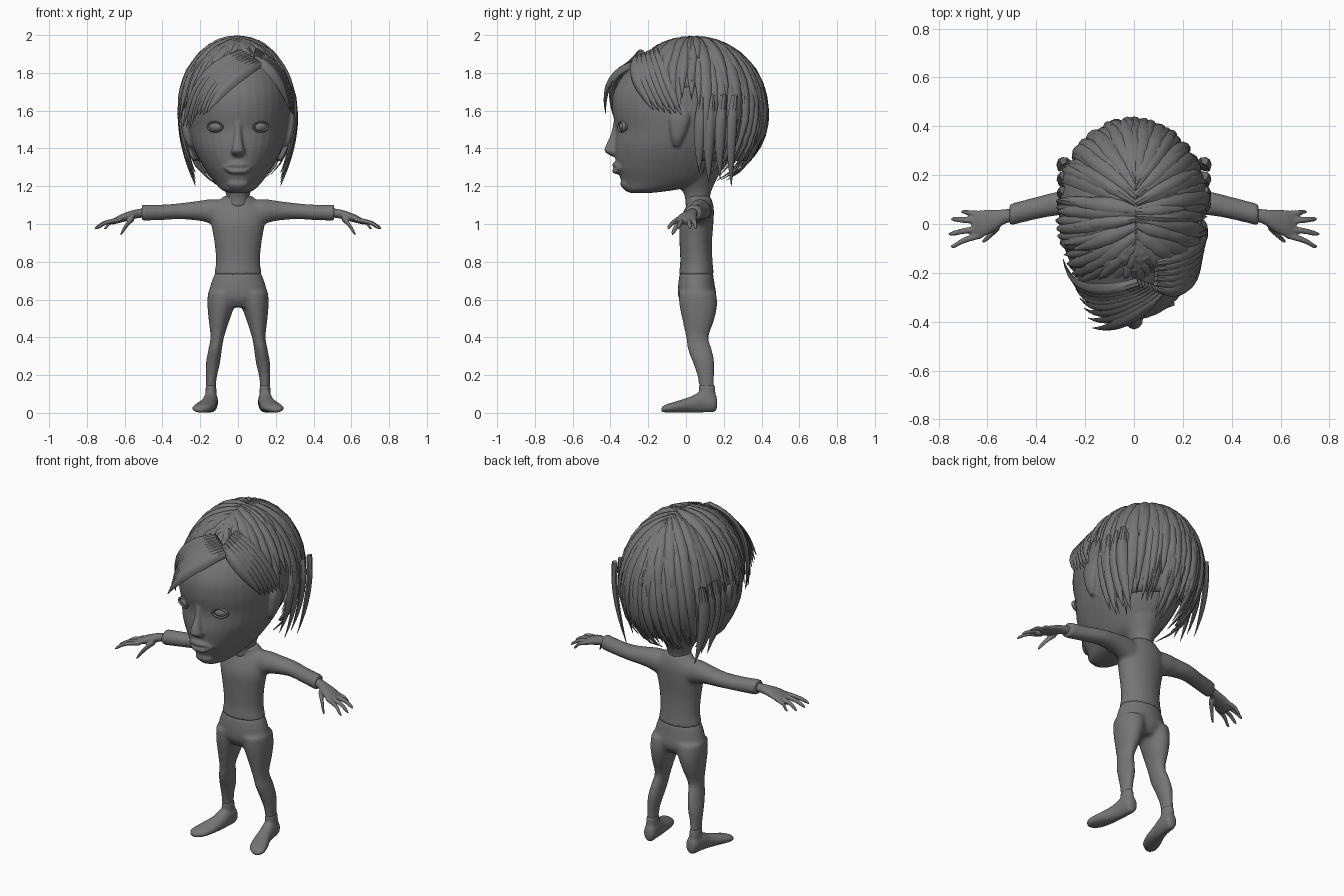
import bpy, bmesh, math, random
from mathutils import Vector, Matrix

random.seed(4)
if "Cube" in bpy.data.objects:
    bpy.data.objects.remove(bpy.data.objects["Cube"], do_unlink=True)

grey = bpy.data.materials.new("plain_grey")
grey.use_nodes = True
COLOUR = (0.18, 0.18, 0.18, 1)
grey.diffuse_color = COLOUR
grey.node_tree.nodes["Principled BSDF"].inputs["Base Color"].default_value = COLOUR


def spline(keys, steps=5):
    """Catmull-Rom samples through tuples of any length."""
    out = []
    for i in range(len(keys) - 1):
        a, b, c, d = (keys[max(0, min(len(keys) - 1, i + k))] for k in (-1, 0, 1, 2))
        for j in range(steps):
            t = j / steps
            out.append([q + t * (r - p) / 2 + t * t * (p - 2.5 * q + 2 * r - s / 2)
                        + t ** 3 * (1.5 * (q - r) + (s - p) / 2)
                        for p, q, r, s in zip(a, b, c, d)])
    return out + [list(keys[-1])]


def skin(bm, rings):
    """Close a list of point rings into a tube."""
    vs = [[bm.verts.new(p) for p in ring] for ring in rings]
    n = len(vs[0])
    for lo, hi in zip(vs, vs[1:]):
        for i in range(n):
            bm.faces.new((lo[i], lo[(i + 1) % n], hi[(i + 1) % n], hi[i]))
    bm.faces.new(vs[0])
    bm.faces.new(vs[-1])


def loft(bm, keys, axis, side=1, n=24):
    """Elliptical loft; each key is x, y, z and two radii across the axis."""
    u, v = [k for k in range(3) if k != axis]
    rings = []
    for x, y, z, ra, rb in spline(keys):
        ring = []
        for i in range(n):
            p = [x, y, z]
            p[u] += max(ra, .003) * math.cos(math.tau * i / n)
            p[v] += max(rb, .003) * math.sin(math.tau * i / n)
            ring.append((p[0] * side, p[1], p[2]))
        rings.append(ring)
    skin(bm, rings)


def finish(bm, name, voxel=0, smooth=4, angle=40):
    bmesh.ops.recalc_face_normals(bm, faces=bm.faces)
    mesh = bpy.data.meshes.new(name)
    bm.to_mesh(mesh)
    bm.free()
    mesh.materials.append(grey)
    ob = bpy.data.objects.new(name, mesh)
    bpy.context.collection.objects.link(ob)
    if voxel:
        # Fuse the overlapping volumes into one soft skin
        mod = ob.modifiers.new("fuse", "REMESH")
        mod.mode, mod.voxel_size, mod.use_smooth_shade = "VOXEL", voxel, True
        mod = ob.modifiers.new("soften", "SMOOTH")
        mod.iterations, mod.factor = smooth, .5
    else:
        bpy.ops.object.select_all(action="DESELECT")
        ob.select_set(True)
        bpy.context.view_layer.objects.active = ob
        bpy.ops.object.shade_smooth_by_angle(angle=math.radians(angle))
    return ob


# Shirt: torso, sleeves and collar
bm = bmesh.new()
loft(bm, [(0, .055, .73, .128, .093), (0, .055, .8, .117, .086), (0, .052, .9, .125, .086),
          (0, .055, 1, .142, .09), (0, .068, 1.07, .145, .08), (0, .075, 1.115, .105, .066),
          (0, .065, 1.15, .075, .062)], 2)
for s in (1, -1):
    loft(bm, [(.05, .07, 1.05, .06, .075), (.14, .075, 1.066, .06, .066), (.2, .08, 1.07, .055, .054),
              (.3, .085, 1.068, .05, .043), (.4, .065, 1.062, .046, .041), (.5, .04, 1.06, .045, .043),
              (.51, .038, 1.06, .044, .042)], 0, s)
finish(bm, "shirt", .011, 5)

# Trousers: hips and two legs
bm = bmesh.new()
loft(bm, [(0, .055, .74, .122, .088), (0, .055, .68, .145, .097), (0, .06, .61, .152, .1),
          (0, .06, .56, .09, .07)], 2)
for s in (1, -1):
    loft(bm, [(.08, .06, .64, .08, .1), (.09, .065, .57, .072, .1), (.1, .065, .49, .055, .084),
              (.11, .06, .4, .036, .06), (.122, .075, .33, .036, .064), (.133, .095, .26, .037, .056),
              (.141, .105, .19, .029, .044), (.143, .11, .13, .026, .04)], 2, s)
finish(bm, "trousers", .011, 4)

# Feet
for s, label in ((1, "left"), (-1, "right")):
    bm = bmesh.new()
    loft(bm, [(.14, .165, .05, .015, .02), (.14, .15, .055, .033, .05), (.145, .09, .06, .038, .058),
              (.155, .03, .045, .042, .044), (.175, -.04, .033, .052, .032), (.195, -.1, .024, .048, .023),
              (.205, -.13, .018, .02, .012)], 1, s)
    loft(bm, [(.143, .11, .15, .027, .042), (.143, .112, .1, .03, .045), (.143, .11, .05, .03, .045)], 2, s)
    finish(bm, label + "_foot", .008, 3)

# Hands: palm, four fingers and thumb
for s, label in ((1, "left"), (-1, "right")):
    bm = bmesh.new()
    loft(bm, [(.48, .04, 1.06, .027, .026), (.53, .03, 1.055, .03, .024), (.58, .012, 1.042, .046, .024),
              (.63, .0, 1.025, .056, .02), (.665, -.006, 1.01, .05, .014)], 0, s)
    for y0, y1, tip in ((.04, .05, .71), (.012, .02, .75), (-.018, -.04, .76), (-.044, -.09, .752)):
        mid = (.64 + tip) / 2
        loft(bm, [(.62, y0, 1.024, .014, .013), (mid, (y0 + y1) / 2, 1.008, .0125, .012),
                  (tip - .015, y1, .985, .01, .01), (tip, y1, .974, .004, .004)], 0, s, 12)
    loft(bm, [(.55, -.005, 1.035, .02, .018), (.585, -.04, 1.0, .016, .017),
              (.61, -.065, .963, .011, .015), (.622, -.072, .945, .005, .006)], 0, s, 12)
    finish(bm, label + "_hand", .0055, 2)

# Head: skull, neck, nose, lips and ears
bm = bmesh.new()
skull = [(1.163, -.29, -.2, .04), (1.18, -.325, -.06, .085), (1.22, -.34, .11, .125), (1.3, -.367, .2, .182),
         (1.4, -.378, .26, .235), (1.5, -.372, .31, .264), (1.6, -.39, .34, .278), (1.7, -.382, .35, .274),
         (1.8, -.32, .31, .24), (1.9, -.19, .2, .15), (1.94, -.06, .1, .05)]
loft(bm, [(0, (f + b) / 2, z, rx, (b - f) / 2) for z, f, b, rx in skull], 2, 1, 36)
loft(bm, [(0, .06, 1.09, .058, .062), (0, .06, 1.15, .062, .068), (0, .055, 1.2, .08, .09),
          (0, .05, 1.27, .12, .13)], 2)
loft(bm, [(0, -.362, 1.56, .02, .018), (0, -.374, 1.48, .019, .023), (0, -.392, 1.41, .03, .035),
          (0, -.392, 1.383, .038, .038), (0, -.375, 1.358, .022, .018)], 2)
for z, r in ((1.313, .014), (1.281, .016)):
    loft(bm, [(-.08, -.343, 1.3, .008, .003), (-.04, -.362, z, .02, r * .8), (0, -.371, z, .021, r),
              (.04, -.362, z, .02, r * .8), (.08, -.343, 1.3, .008, .003)], 0)
loft(bm, [(0, -.31, 1.25, .04, .02), (0, -.32, 1.21, .055, .028), (0, -.3, 1.175, .03, .02)], 2)
for s in (1, -1):
    loft(bm, [(.25, -.05, 1.41, .012, .015), (.268, -.045, 1.46, .022, .035), (.28, -.035, 1.54, .024, .052),
              (.28, -.03, 1.59, .018, .045), (.275, -.03, 1.615, .008, .02)], 2, s)
finish(bm, "head", .008, 4)

# Eyes with almond lids
for s, label in ((1, "left"), (-1, "right")):
    place = Matrix.Translation((.115 * s, -.326, 1.515)) @ Matrix.Rotation(s * .32, 4, "Z")
    bm = bmesh.new()
    bmesh.ops.create_uvsphere(bm, u_segments=20, v_segments=12, radius=1,
                              matrix=place @ Matrix.Diagonal((.043, .026, .027, 1)))
    finish(bm, label + "_eye")
    bm = bmesh.new()
    rings = []
    for i in range(25):
        a = math.tau * i / 24
        rings.append([place @ Vector(((.043 + .006 * math.cos(b)) * math.cos(a), -.014 + .01 * math.sin(b),
                                      (.025 + .006 * math.cos(b)) * math.sin(a)))
                      for b in (math.tau * k / 8 for k in range(8))])
    skin(bm, rings)
    finish(bm, label + "_eyelid", angle=60)

# Hair: the scalp ellipsoid that every lock follows
CENTRE = Vector((-.005, .04, 1.58))
SIZE = Vector((.318, .39, .405))


def scalp(d, lift=1):
    return CENTRE + Vector([c * r * lift for c, r in zip(d.normalized(), SIZE)])


def hairline(a):
    """Lower edge height for a heading measured from the front, +x positive."""
    deg = abs(math.degrees(a))
    if deg < 42:
        return 1.86
    if deg < 97:
        return 1.64 if a > 0 else 1.55
    return 1.27


def lock(bm, path, width, thick=.016):
    rings = []
    for i, p in enumerate(path):
        t = i / (len(path) - 1)
        out = (p - CENTRE).normalized()
        along = path[min(i + 1, len(path) - 1)] - path[max(i - 1, 0)]
        across = along.cross(out).normalized()
        w = width * max(.03, min(1, .55 + 1.5 * t) * (1 - t ** 3.5))
        h = thick * max(.1, 1 - t ** 4)
        rings.append([p + across * w * x + out * h * y for x, y in
                      ((-1, -.4), (-.55, .6), (0, .9), (.55, .6), (1, -.4), (0, -.9))])
    skin(bm, rings)


bm = bmesh.new()
bmesh.ops.create_uvsphere(bm, u_segments=48, v_segments=32, radius=1)
for v in bm.verts:
    v.co = scalp(v.co, .955)
low = [v for v in bm.verts if v.co.z < .06 + hairline(math.atan2(v.co.x - CENTRE.x, CENTRE.y - v.co.y))]
bmesh.ops.delete(bm, geom=low, context="VERTS")
cap = finish(bm, "hair_cap")
cap.modifiers.new("thickness", "SOLIDIFY").thickness = .015

# Layers of locks combed down from the parting
bm = bmesh.new()
for count, reach, lift, width in ((50, 1, .965, .036), (40, .86, .985, .034), (26, .55, .995, .034)):
    for i in range(count):
        a = math.tau * (i + random.uniform(-.3, .3)) / count - math.pi
        w = (hairline(a) + random.uniform(-.07, .05) - CENTRE.z) / SIZE.z
        w = max(-.93, min(.9, w))
        r = math.sqrt(1 - w * w)
        start = Vector((.04, -.38 * math.cos(a), 1)).normalized()
        end = Vector((r * math.sin(a), -r * math.cos(a), w))
        part = reach * random.uniform(.93, 1.03)
        lock(bm, [scalp(start.slerp(end, part * k / 11), lift + .025 * random.random() * k / 11)
                  for k in range(12)], width * random.uniform(.8, 1.3))
finish(bm, "hair_locks", angle=35)


# Fringe swept across the brow, and shorter locks on the other side
def swept(bm, a, b, c, width):
    a, b, c = Vector(a), Vector(b), Vector(c)
    lock(bm, [a.lerp(b, t).lerp(b.lerp(c, t), t) for t in (k / 11 for k in range(12))], width, .018)


bm = bmesh.new()
for i in range(8):
    f = i / 7
    swept(bm, (.12 - .1 * f, -.27 + .03 * f, 1.85 + .06 * f), (-.04 - .2 * f, -.45 + .11 * f, 1.8 + .02 * f),
          (-.17 - .12 * f, -.425 + .28 * f, 1.6 - .1 * f + random.uniform(-.03, .03)), .038)
for i in range(6):
    f = i / 5
    swept(bm, (.09, -.26 + .1 * f, 1.88 + .04 * f), (.23 + .06 * f, -.32 + .18 * f, 1.81),
          (.275 + .025 * f, -.17 + .15 * f, 1.6 - .03 * f), .036)
# Long pointed side locks
for s in (1, -1):
    for y, z in ((.07, 1.27), (.12, 1.22), (.18, 1.24), (.24, 1.2)):
        swept(bm, (.29 * s, y + .02, 1.68), (.325 * s, y, 1.48), (.225 * s, y, z), .034)
finish(bm, "hair_fringe", angle=35)
